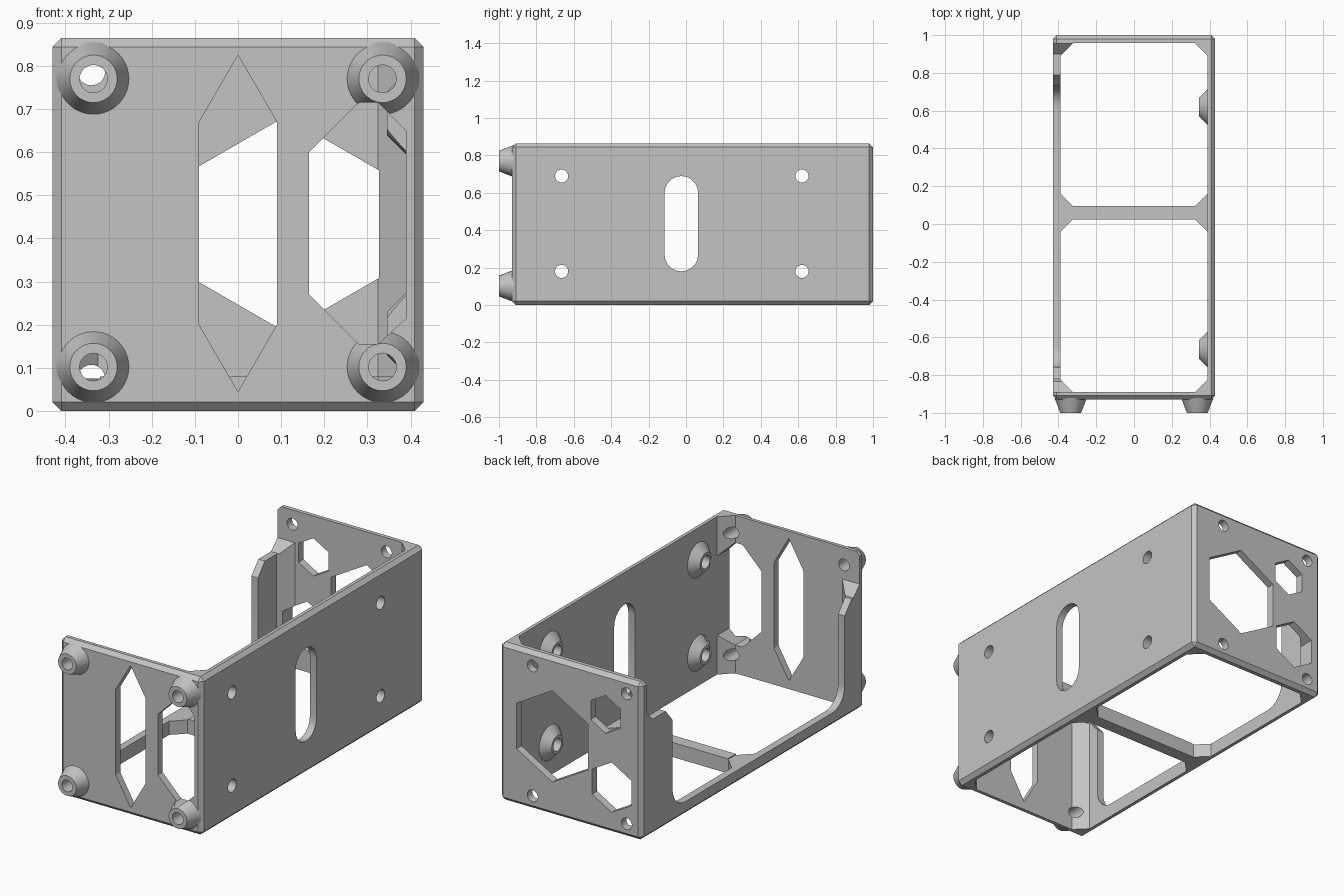
import bpy, bmesh, math
from mathutils import Vector, Matrix

old = bpy.data.objects.get("Cube")
if old:
    bpy.data.objects.remove(old, do_unlink=True)

grey = bpy.data.materials.new("plain_grey")
grey.use_nodes = True
grey.diffuse_color = (0.55, 0.55, 0.55, 1)
grey.node_tree.nodes["Principled BSDF"].inputs["Base Color"].default_value = (0.55, 0.55, 0.55, 1)


def finish(name, bm):
    bmesh.ops.recalc_face_normals(bm, faces=bm.faces)
    mesh = bpy.data.meshes.new(name)
    bm.to_mesh(mesh)
    bm.free()
    mesh.materials.append(grey)
    ob = bpy.data.objects.new(name, mesh)
    bpy.context.collection.objects.link(ob)
    return ob


def prism(name, points, axis, lo, hi):
    """Extrude a flat outline along x, y or z."""
    place = {"x": lambda a, b, d: (d, a, b),
             "y": lambda a, b, d: (a, d, b),
             "z": lambda a, b, d: (a, b, d)}[axis]
    bm = bmesh.new()
    face = bm.faces.new([bm.verts.new(place(a, b, lo)) for a, b in points])
    ext = bmesh.ops.extrude_face_region(bm, geom=[face])
    verts = [v for v in ext["geom"] if isinstance(v, bmesh.types.BMVert)]
    bmesh.ops.translate(bm, verts=verts, vec=Vector(place(0, 0, hi - lo)))
    return finish(name, bm)


def block(name, x0, x1, y0, y1, z0, z1, bevel=0):
    ob = prism(name, [(x0, y0), (x1, y0), (x1, y1), (x0, y1)], "z", z0, z1)
    if bevel:
        bm = bmesh.new()
        bm.from_mesh(ob.data)
        bmesh.ops.bevel(bm, geom=bm.edges[:], offset=bevel, segments=1, affect='EDGES')
        bm.to_mesh(ob.data)
        bm.free()
    return ob


def cone(name, start, end, r0, r1):
    start, end = Vector(start), Vector(end)
    d = end - start
    bm = bmesh.new()
    bmesh.ops.create_cone(bm, cap_ends=True, segments=40, radius1=r0, radius2=r1, depth=d.length,
                          matrix=Matrix.Translation((start + end) / 2)
                          @ d.to_track_quat('Z', 'Y').to_matrix().to_4x4())
    return finish(name, bm)


def arc(cx, cy, r, a0, a1, n=10):
    return [(cx + r * math.cos(math.radians(a0 + (a1 - a0) * i / n)),
             cy + r * math.sin(math.radians(a0 + (a1 - a0) * i / n))) for i in range(n + 1)]


def hexagon(cx, cz, r):
    return arc(cx, cz, r, 30, 330, 5)


def chamfered(x, y0, y1, c):
    return [(-x + c, y0), (x - c, y0), (x, y0 + c), (x, y1 - c),
            (x - c, y1), (-x + c, y1), (-x, y1 - c), (-x, y0 + c)]


def combine(target, tool, op):
    mod = target.modifiers.new("cut", 'BOOLEAN')
    mod.operation, mod.object, mod.solver = op, tool, 'EXACT'
    bpy.context.view_layer.objects.active = target
    bpy.ops.object.modifier_apply(modifier=mod.name)
    bpy.data.objects.remove(tool, do_unlink=True)


# Outer shell with chamfered edges
frame = block("bracket_frame", -0.43, 0.43, -0.93, 1.0, 0, 0.865, 0.021)

# Two open bays with corner gussets, leaving a low crossbar between them
cutters = [prism("back_bay", chamfered(0.39, 0.095, 0.957, 0.066), "z", -0.2, 1.1),
           prism("front_bay", chamfered(0.39, -0.89, 0.025, 0.066), "z", -0.2, 1.1),
           block("above_crossbar", -0.39, 0.39, -0.4, 0.5, 0.08, 1.1)]

# Left wall opening: rounded lower corners and stepped posts
sill, rad = 0.075, 0.11
side = [(0.956, 1.1), (0.956, 0.69), (0.9, 0.635), (0.79, 0.635), (0.73, 0.565)]
side += arc(0.73 - rad, sill + rad, rad, 0, -90)
side += arc(-0.76 + rad, sill + rad, rad, 270, 180)
side += [(-0.76, 0.565), (-0.82, 0.635), (-0.835, 0.635), (-0.889, 0.69), (-0.889, 1.1)]
cutters.append(prism("left_opening", side, "x", -0.6, -0.32))
for c in cutters:
    combine(frame, c, 'DIFFERENCE')

# Tapered feet on the front and standoffs inside the right wall
feet = [(x, z) for x in (-0.335, 0.335) for z in (0.102, 0.77)]
standoffs = [(y, z) for y in (-0.665, 0.62) for z in (0.18, 0.69)]
for x, z in feet:
    combine(frame, cone("foot", (x, -0.92, z), (x, -1.0, z), 0.086, 0.055), 'UNION')
for y, z in standoffs:
    combine(frame, cone("standoff", (0.4, y, z), (0.345, y, z), 0.105, 0.05), 'UNION')

# Screw holes
cutters = [cone("foot_hole", (x, -1.1, z), (x, -0.7, z), 0.032, 0.032) for x, z in feet]
cutters += [cone("side_hole", (0.3, y, z), (0.5, y, z), 0.035, 0.035) for y, z in standoffs]
cutters += [cone("back_hole", (x, 0.85, z), (x, 1.1, z), 0.032, 0.032)
            for x in (-0.34, 0.23) for z in (0.075, 0.787)]

# Side slot
cutters.append(prism("side_slot", arc(-0.025, 0.6, 0.09, 0, 180) + arc(-0.025, 0.27, 0.09, 180, 360),
                     "x", 0.3, 0.5))

# Front windows
cutters.append(prism("diamond_window", [(0, 0.045), (0.09, 0.2), (0.09, 0.67), (0, 0.825),
                                        (-0.09, 0.67), (-0.09, 0.2)], "y", -1.1, -0.7))
cutters.append(prism("corner_window", [(0.28, 0.155), (0.325, 0.155), (0.389, 0.215), (0.389, 0.65),
                                       (0.325, 0.715), (0.28, 0.715), (0.165, 0.6), (0.165, 0.27)],
                     "y", -1.1, -0.7))

# Back hexagon windows
for cx, cz, r in ((0.11, 0.433, 0.25), (-0.213, 0.64, 0.104), (-0.25, 0.25, 0.137)):
    cutters.append(prism("hex_window", hexagon(cx, cz, r), "y", 0.8, 1.1))
for c in cutters:
    combine(frame, c, 'DIFFERENCE')

# Smooth round parts, keep the flat edges crisp
bpy.ops.object.select_all(action='DESELECT')
frame.select_set(True)
bpy.context.view_layer.objects.active = frame
bpy.ops.object.shade_smooth_by_angle(angle=math.radians(20))
